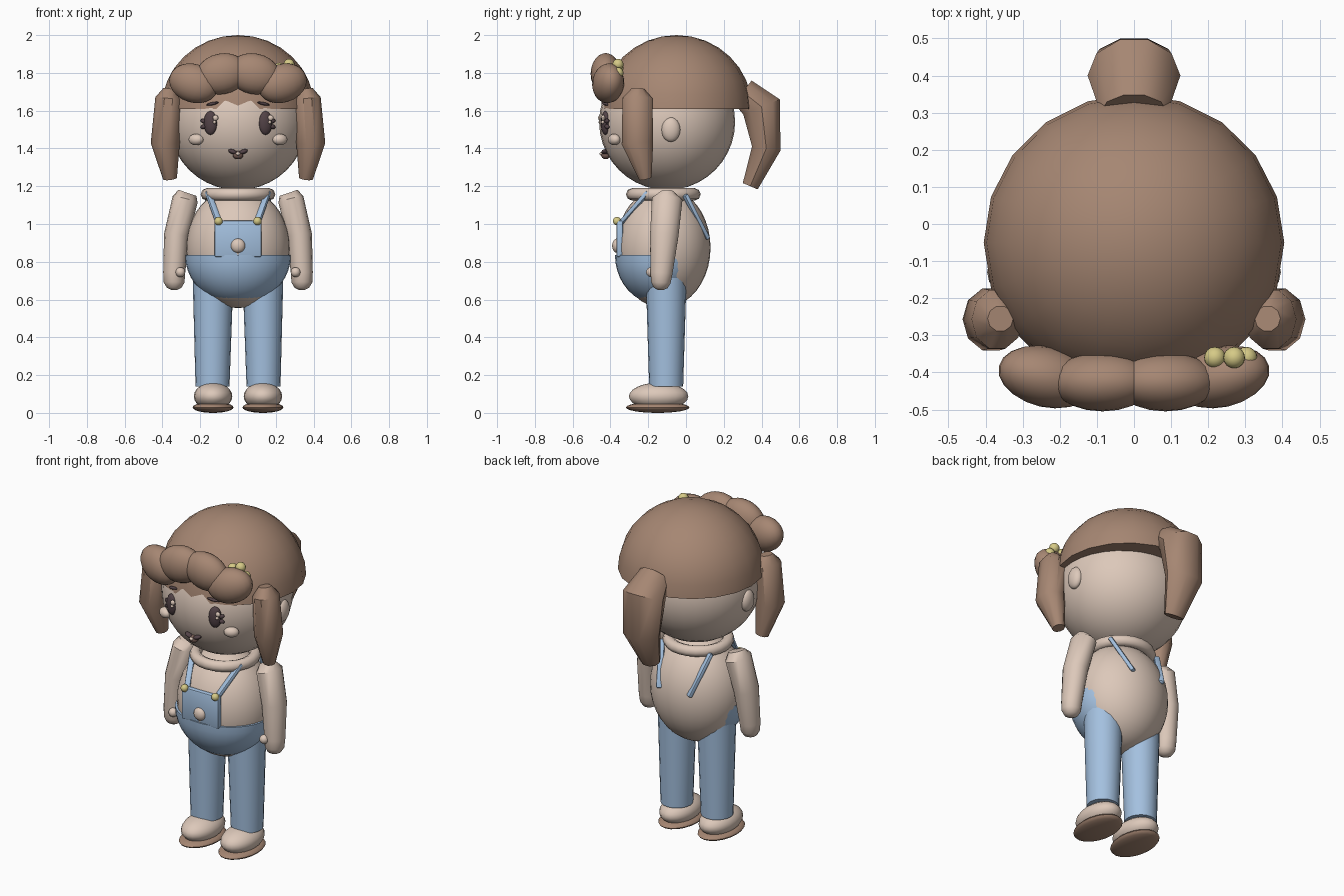
import bpy, bmesh, math
from mathutils import Vector

if "Cube" in bpy.data.objects:
    bpy.data.objects.remove(bpy.data.objects["Cube"])


def material(name, color):
    m = bpy.data.materials.new(name)
    m.diffuse_color = (*color, 1)
    m.use_nodes = True
    m.node_tree.nodes["Principled BSDF"].inputs["Base Color"].default_value = m.diffuse_color
    return m


SKIN = material("skin", (0.72, 0.58, 0.49))
HAIR = material("brown hair", (0.38, 0.24, 0.17))
DENIM = material("blue denim", (0.37, 0.53, 0.74))
YELLOW = material("yellow", (0.67, 0.59, 0.24))
DARK = material("dark eye", (0.085, 0.055, 0.062))
MOUTH = material("mouth brown", (0.20, 0.12, 0.10))


def finish(name, bm, mat, loc=(0, 0, 0), rot=(0, 0, 0)):
    bmesh.ops.recalc_face_normals(bm, faces=bm.faces)
    me = bpy.data.meshes.new(name)
    bm.to_mesh(me)
    bm.free()
    me.materials.append(mat)
    ob = bpy.data.objects.new(name, me)
    bpy.context.collection.objects.link(ob)
    ob.location, ob.rotation_euler = loc, rot
    bpy.ops.object.select_all(action='DESELECT')
    ob.select_set(True)
    bpy.context.view_layer.objects.active = ob
    bpy.ops.object.shade_smooth_by_angle(angle=math.radians(40))
    return ob


def ellipsoid(name, mat, loc, radii, rot=(0, 0, 0), seg=20, rings=12, half=0):
    """Ellipsoid; half = 1 keeps the upper dome, -1 the lower bowl (closed)."""
    bm = bmesh.new()
    bmesh.ops.create_uvsphere(bm, u_segments=seg, v_segments=rings, radius=1)
    if half:
        r = bmesh.ops.bisect_plane(bm, geom=bm.verts[:] + bm.edges[:] + bm.faces[:],
                                   plane_co=(0, 0, 0), plane_no=(0, 0, half),
                                   clear_inner=True, dist=1e-4)
        bmesh.ops.holes_fill(bm, edges=[e for e in bm.edges if e.is_boundary])
    bmesh.ops.scale(bm, verts=bm.verts, vec=radii)
    return finish(name, bm, mat, loc, rot)


def tube(name, mat, rings, sides=10):
    """Loft of elliptical rings (centre, radius across x, radius across depth)."""
    bm = bmesh.new()
    cs = [Vector(r[0]) for r in rings]
    loops = []
    for i, (c, a, b) in enumerate(rings):
        t = (cs[min(i + 1, len(cs) - 1)] - cs[max(i - 1, 0)]).normalized()
        v = t.cross(Vector((1, 0, 0))).normalized()
        u = v.cross(t)
        angles = [math.tau * k / sides for k in range(sides)]
        loops.append([bm.verts.new(cs[i] + u * a * math.cos(q) + v * b * math.sin(q)) for q in angles])
    for p, q in zip(loops, loops[1:]):
        for k in range(sides):
            n = (k + 1) % sides
            bm.faces.new((p[k], p[n], q[n], q[k]))
    bm.faces.new(loops[0])
    bm.faces.new(loops[-1])
    return finish(name, bm, mat)


def box(name, mat, loc, size, rot=(0, 0, 0), bevel=0.01):
    bm = bmesh.new()
    bmesh.ops.create_cube(bm, size=1)
    bmesh.ops.scale(bm, verts=bm.verts, vec=size)
    bmesh.ops.bevel(bm, geom=bm.edges[:], offset=bevel, segments=2, affect='EDGES', profile=0.5)
    return finish(name, bm, mat, loc, rot)


def strap(name, start, end):
    a, b = Vector(start), Vector(end)
    ob = box(name, DENIM, (a + b) / 2, (0.034, 0.024, (b - a).length), bevel=0.008)
    ob.rotation_euler = (b - a).to_track_quat('Z', 'Y').to_euler()


# Head and hair cap
ellipsoid("head", SKIN, (0, -0.10, 1.54), (0.365, 0.36, 0.36), seg=32, rings=20)
ellipsoid("hair_cap", HAIR, (0, -0.05, 1.61), (0.405, 0.40, 0.39), half=1, rings=16)

# Back tail
tube("back_tail", HAIR, [((0, 0.30, 1.70), 0.09, 0.08), ((0, 0.40, 1.62), 0.125, 0.11),
                         ((0, 0.425, 1.40), 0.115, 0.08), ((0, 0.34, 1.20), 0.06, 0.045)])

# Hair beads on one side
for x, z in ((0.218, 1.825), (0.27, 1.845), (0.303, 1.80)):
    ellipsoid("hair_bead", YELLOW, (x, -0.36, z), (0.029,) * 3, seg=16, rings=10)

# Torso, collar and trouser bowl
ellipsoid("torso", SKIN, (0, -0.12, 0.875), (0.275, 0.25, 0.32), seg=32, rings=20)
ellipsoid("trouser_seat", DENIM, (0, -0.14, 0.835), (0.28, 0.236, 0.262), seg=32, rings=20, half=-1)
bpy.ops.mesh.primitive_torus_add(major_segments=24, minor_segments=8, major_radius=0.165,
                                 minor_radius=0.033, location=(0, -0.12, 1.157))
collar = bpy.context.object
collar.name = "collar"
collar.data.materials.append(SKIN)
bpy.ops.object.shade_smooth_by_angle(angle=math.radians(60))

# Bib and its round button
box("bib", DENIM, (0, -0.35, 0.922), (0.25, 0.035, 0.195))
ellipsoid("bib_button", SKIN, (0, -0.365, 0.885), (0.038, 0.026, 0.038))

# Mouth
ellipsoid("mouth", MOUTH, (0, -0.425, 1.365), (0.028, 0.025, 0.022), seg=16, rings=8)
ellipsoid("mouth_highlight", SKIN, (0, -0.448, 1.372), (0.012, 0.01, 0.009), seg=12, rings=8)

for s in (-1, 1):
    # Bangs
    ellipsoid("inner_bang", HAIR, (s * 0.085, -0.425, 1.795), (0.14, 0.08, 0.108), (0, s * 0.2, 0))
    ellipsoid("outer_bang", HAIR, (s * 0.235, -0.412, 1.745), (0.135, 0.082, 0.102),
              (0, -s * 0.3, s * 0.22))
    # Side tails
    tube("side_tail", HAIR, [((s * 0.36, -0.255, 1.715), 0.035, 0.035),
                             ((s * 0.368, -0.257, 1.665), 0.07, 0.083),
                             ((s * 0.385, -0.257, 1.43), 0.077, 0.088),
                             ((s * 0.36, -0.215, 1.24), 0.037, 0.035)])
    # Ears, cheeks and eyes
    ellipsoid("ear", SKIN, (s * 0.355, -0.08, 1.50), (0.032, 0.05, 0.065))
    ellipsoid("cheek", SKIN, (s * 0.222, -0.38, 1.447), (0.042, 0.03, 0.03), (0, 0, s * 0.5))
    ellipsoid("eye", DARK, (s * 0.146, -0.427, 1.535), (0.037, 0.022, 0.063), (0, 0, s * 0.35))
    for dz in (-0.015, 0.015):
        ellipsoid("eyelash", DARK, (s * 0.182, -0.418, 1.53 + dz), (0.018, 0.012, 0.012),
                  (0, -s * dz * 20, s * 0.4), seg=12, rings=8)
    for dx, dz, r in ((0.027, 0.027, 0.015), (0.022, 0.004, 0.009)):
        x = s * 0.146 + dx
        ellipsoid("eye_highlight", SKIN, (x, -0.447 + 0.3 * (abs(x) - 0.146), 1.535 + dz),
                  (r, 0.01, r), seg=12, rings=8)
    ellipsoid("eyebrow", DARK, (s * 0.135, -0.428, 1.637), (0.036, 0.012, 0.008),
              (0, s * 0.2, s * 0.35), seg=12, rings=8)
    ellipsoid("lip", DARK, (s * 0.027, -0.428, 1.382), (0.026, 0.02, 0.012),
              (0, -s * 0.35, 0), seg=12, rings=8)
    # Arms and thumbs
    tube("arm", SKIN, [((s * 0.268, -0.10, 1.165), 0.05, 0.04), ((s * 0.28, -0.10, 1.13), 0.068, 0.083),
                       ((s * 0.325, -0.115, 0.94), 0.067, 0.077), ((s * 0.338, -0.13, 0.74), 0.058, 0.06),
                       ((s * 0.338, -0.133, 0.69), 0.055, 0.053), ((s * 0.338, -0.135, 0.662), 0.038, 0.038),
                       ((s * 0.338, -0.135, 0.65), 0.014, 0.014)], sides=14)
    ellipsoid("thumb", SKIN, (s * 0.305, -0.185, 0.745), (0.026,) * 3, seg=16, rings=10)
    # Straps and strap buttons
    strap("front_strap", (s * 0.10, -0.345, 1.005), (s * 0.16, -0.20, 1.17))
    strap("back_strap", (s * 0.165, -0.005, 1.155), (s * 0.10, 0.115, 0.92))
    ellipsoid("strap_button", YELLOW, (s * 0.103, -0.365, 1.015), (0.022,) * 3, seg=16, rings=10)
    # Legs and shoes
    tube("leg", DENIM, [((s * 0.132, -0.105, 0.72), 0.108, 0.108),
                        ((s * 0.135, -0.105, 0.14), 0.09, 0.09)], sides=20)
    ellipsoid("shoe", SKIN, (s * 0.132, -0.145, 0.088), (0.102, 0.157, 0.072))
    ellipsoid("sole", HAIR, (s * 0.132, -0.15, 0.029), (0.108, 0.168, 0.029))
